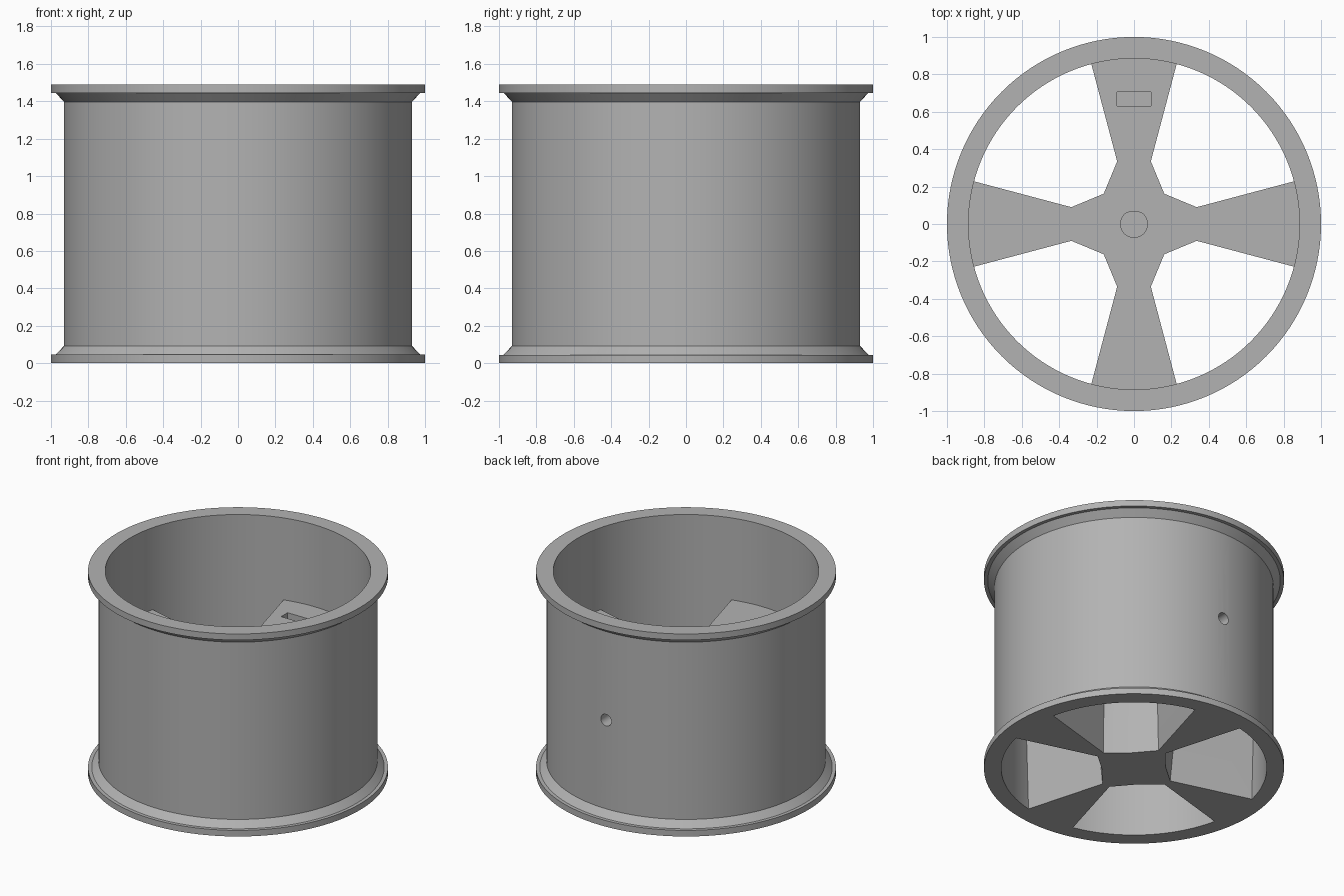
import bpy, bmesh, math
from mathutils import Matrix

if "Cube" in bpy.data.objects:
    bpy.data.objects.remove(bpy.data.objects["Cube"])

SEG = 128
H = 1.49

grey = bpy.data.materials.new("plain_grey")
grey.diffuse_color = (0.45, 0.45, 0.45, 1)
grey.use_nodes = True
grey.node_tree.nodes["Principled BSDF"].inputs["Base Color"].default_value = grey.diffuse_color


def finish(name, bm):
    bmesh.ops.recalc_face_normals(bm, faces=bm.faces)
    mesh = bpy.data.meshes.new(name)
    bm.to_mesh(mesh)
    bm.free()
    mesh.materials.append(grey)
    obj = bpy.data.objects.new(name, mesh)
    bpy.context.collection.objects.link(obj)
    return obj


def loft(name, low, z0, high, z1):
    """Solid between two outlines with the same number of points."""
    bm = bmesh.new()
    a = [bm.verts.new((x, y, z0)) for x, y in low]
    b = [bm.verts.new((x, y, z1)) for x, y in high]
    bm.faces.new(a)
    bm.faces.new(b)
    n = len(a)
    sides = [bm.faces.new((a[i], a[(i + 1) % n], b[(i + 1) % n], b[i])) for i in range(n)]
    bmesh.ops.triangulate(bm, faces=sides)
    return finish(name, bm)


def lathe(name, profile):
    """Closed ring spun from an (r, z) profile."""
    bm = bmesh.new()
    rings = []
    for i in range(SEG):
        t = 2 * math.pi * i / SEG
        rings.append([bm.verts.new((r * math.cos(t), r * math.sin(t), z)) for r, z in profile])
    n = len(profile)
    for i in range(SEG):
        p, q = rings[i], rings[(i + 1) % SEG]
        for j in range(n):
            k = (j + 1) % n
            bm.faces.new((p[j], q[j], q[k], p[k]))
    return finish(name, bm)


def combine(target, other, operation):
    mod = target.modifiers.new(operation.lower(), 'BOOLEAN')
    mod.operation = operation
    mod.solver = 'EXACT'
    mod.object = other
    bpy.context.view_layer.objects.active = target
    bpy.ops.object.modifier_apply(modifier=mod.name)
    bpy.data.objects.remove(other, do_unlink=True)


def four_fold(points):
    """Repeat one quarter of an outline around the centre."""
    turns = [(1, 0), (0, 1), (-1, 0), (0, -1)]
    return [(x * c - y * s, x * s + y * c) for c, s in turns for x, y in points]


# Barrel with a flared lip at both ends
lip = [(1, 0), (1, 0.045), (0.975, 0.045), (0.93, 0.093)]
barrel = lathe("wheel_barrel", lip + [(r, H - z) for r, z in reversed(lip)]
               + [(0.885, H), (0.885, 0)])

# Four tapered spokes and hub, slimmer at the underside
bottom = four_fold([(0.88, -0.198), (0.905, 0), (0.88, 0.198), (0.29, 0.03), (0.15, 0.15), (0.03, 0.29)])
top = four_fold([(0.87, -0.232), (0.905, 0), (0.87, 0.232), (0.335, 0.09), (0.162, 0.162), (0.09, 0.335)])
spokes = loft("spokes", bottom, 0, top, 0.887)
combine(barrel, spokes, 'UNION')

# Flat-sided shaft socket in the hub
shaft = [(0.072 * math.cos(2 * math.pi * i / 48), min(0.063, 0.072 * math.sin(2 * math.pi * i / 48)))
         for i in range(48)]
combine(barrel, loft("shaft_cutter", shaft, 0.3, shaft, 1.0), 'DIFFERENCE')

# Nut slot in the rear spoke
slot = [(-0.09, 0.63), (0.09, 0.63), (0.09, 0.705), (-0.09, 0.705)]
combine(barrel, loft("slot_cutter", slot, 0.65, slot, 1.0), 'DIFFERENCE')

# Screw hole running from the outer wall to the shaft
bm = bmesh.new()
bmesh.ops.create_cone(bm, cap_ends=True, segments=24, radius1=0.043, radius2=0.043, depth=1.0,
                      matrix=Matrix.Translation((0, 0.5, 0.745)) @ Matrix.Rotation(math.pi / 2, 4, 'X'))
combine(barrel, finish("screw_cutter", bm), 'DIFFERENCE')

# Smooth round walls, crisp edges
bpy.ops.object.select_all(action='DESELECT')
barrel.select_set(True)
bpy.context.view_layer.objects.active = barrel
bpy.ops.object.shade_smooth_by_angle(angle=math.radians(25))
